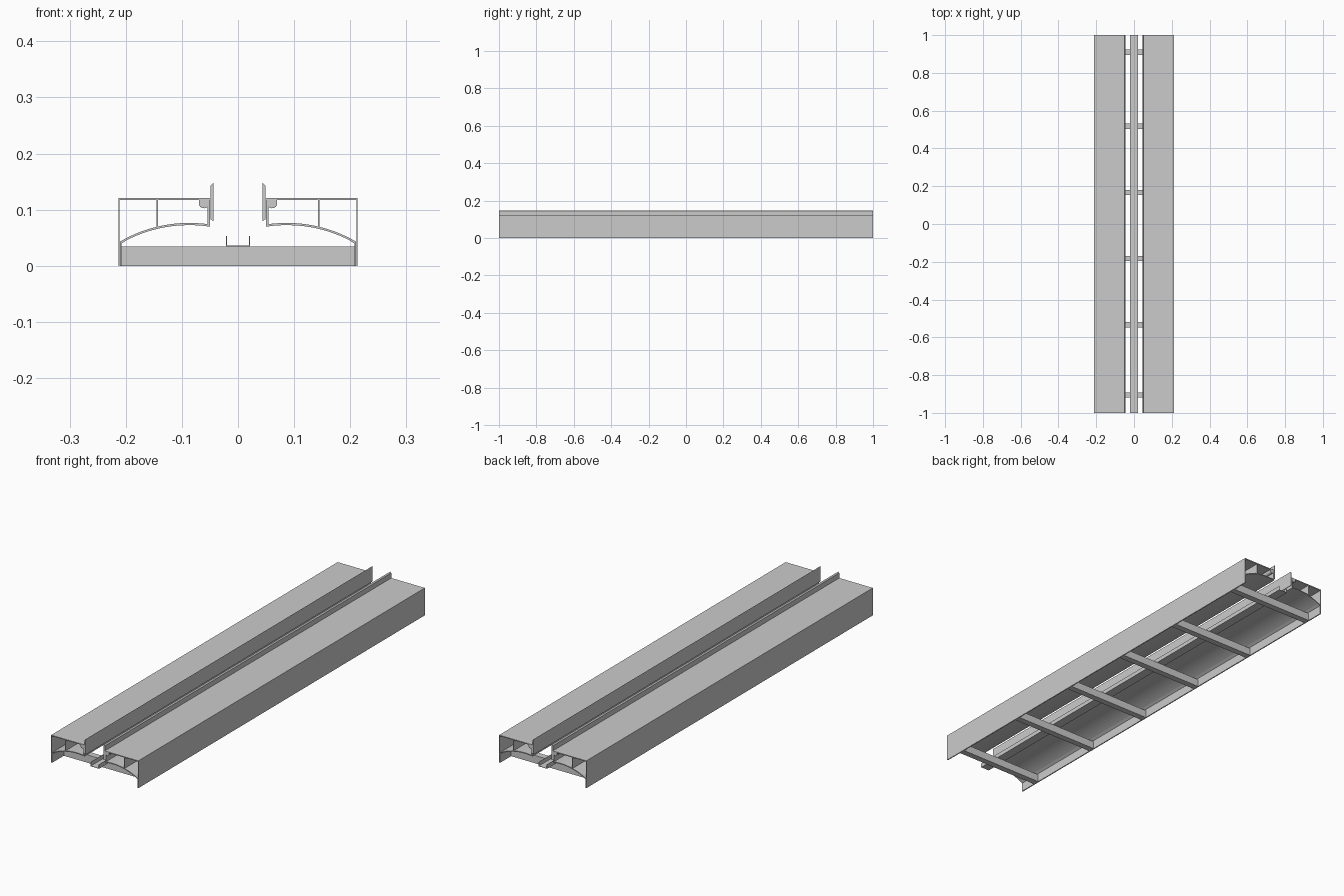
import bpy, bmesh, math

if "Cube" in bpy.data.objects:
    bpy.data.objects.remove(bpy.data.objects["Cube"])


def extrude(name, profile, y0=-1.0, y1=1.0, mirror=False):
    """Extrude a closed x-z profile along y, optionally mirrored in x."""
    bm = bmesh.new()
    face = bm.faces.new([bm.verts.new((x, y0, z)) for x, z in profile])
    res = bmesh.ops.extrude_face_region(bm, geom=[face])
    verts = [v for v in res["geom"] if isinstance(v, bmesh.types.BMVert)]
    bmesh.ops.translate(bm, verts=verts, vec=(0, y1 - y0, 0))
    bmesh.ops.recalc_face_normals(bm, faces=bm.faces)
    me = bpy.data.meshes.new(name)
    bm.to_mesh(me)
    bm.free()
    ob = bpy.data.objects.new(name, me)
    bpy.context.collection.objects.link(ob)
    if mirror:
        mod = ob.modifiers.new("mirror", "MIRROR")
        mod.use_axis = (True, False, False)
        mod.use_mirror_merge = False
    return ob


def rect(x0, x1, z0, z1):
    return [(x0, z0), (x1, z0), (x1, z1), (x0, z1)]


# Arched underside height: circular arc of radius r peaking at x = 0.087
def arch(x, peak=0.0765, r=0.2453):
    return peak - r + math.sqrt(r * r - (x - 0.087) ** 2)


# Top decks, outer skins, inner walls and internal webs (both sides)
extrude("top_deck", rect(0.047, 0.213, 0.117, 0.121), mirror=True)
extrude("outer_skin", rect(0.2115, 0.213, 0.0, 0.117), mirror=True)
extrude("inner_wall", rect(0.050, 0.054, 0.072, 0.117), mirror=True)
extrude("inner_web", [(0.143, 0.069), (0.1455, 0.069),
                      (0.1455, 0.117), (0.143, 0.117)], mirror=True)

# Curved soffit with a straight leg down to the base
xs = [0.050 + i * (0.2105 - 0.050) / 12 for i in range(13)]
upper = [(x, arch(x)) for x in xs]
lower = [(min(x, 0.208), arch(x) - 0.004) for x in reversed(xs)]
extrude("curved_soffit",
        upper + [(0.2105, 0.0), (0.208, 0.0)] + lower, mirror=True)

# Rounded seal bead under the deck edge
bead = [(0.0505, 0.117), (0.0505, 0.108)]
bead += [(0.061 + 0.009 * math.cos(a), 0.1115 + 0.009 * math.sin(a))
         for a in [math.radians(-130 + i * 17) for i in range(10)]]
bead += [(0.070, 0.117)]
extrude("seal_bead", bead, mirror=True)

# Upright edge flanges lining the central slot
extrude("edge_flange", [(0.044, 0.080), (0.049, 0.083), (0.049, 0.143),
                        (0.044, 0.148)], mirror=True)

# Central U-shaped channel
t = 0.0015
extrude("centre_channel", [
    (-0.021, 0.053), (-0.021, 0.0345), (0.021, 0.0345), (0.021, 0.053),
    (0.021 - t, 0.053), (0.021 - t, 0.0345 + t),
    (-0.021 + t, 0.0345 + t), (-0.021 + t, 0.053)])

# Cross beams joining the two sides
for i, y in enumerate((-0.905, -0.533, -0.183, 0.167, 0.517, 0.91)):
    extrude(f"cross_beam_{i + 1}", rect(-0.208, 0.208, 0.0, 0.0345),
            y - 0.014, y + 0.014)
